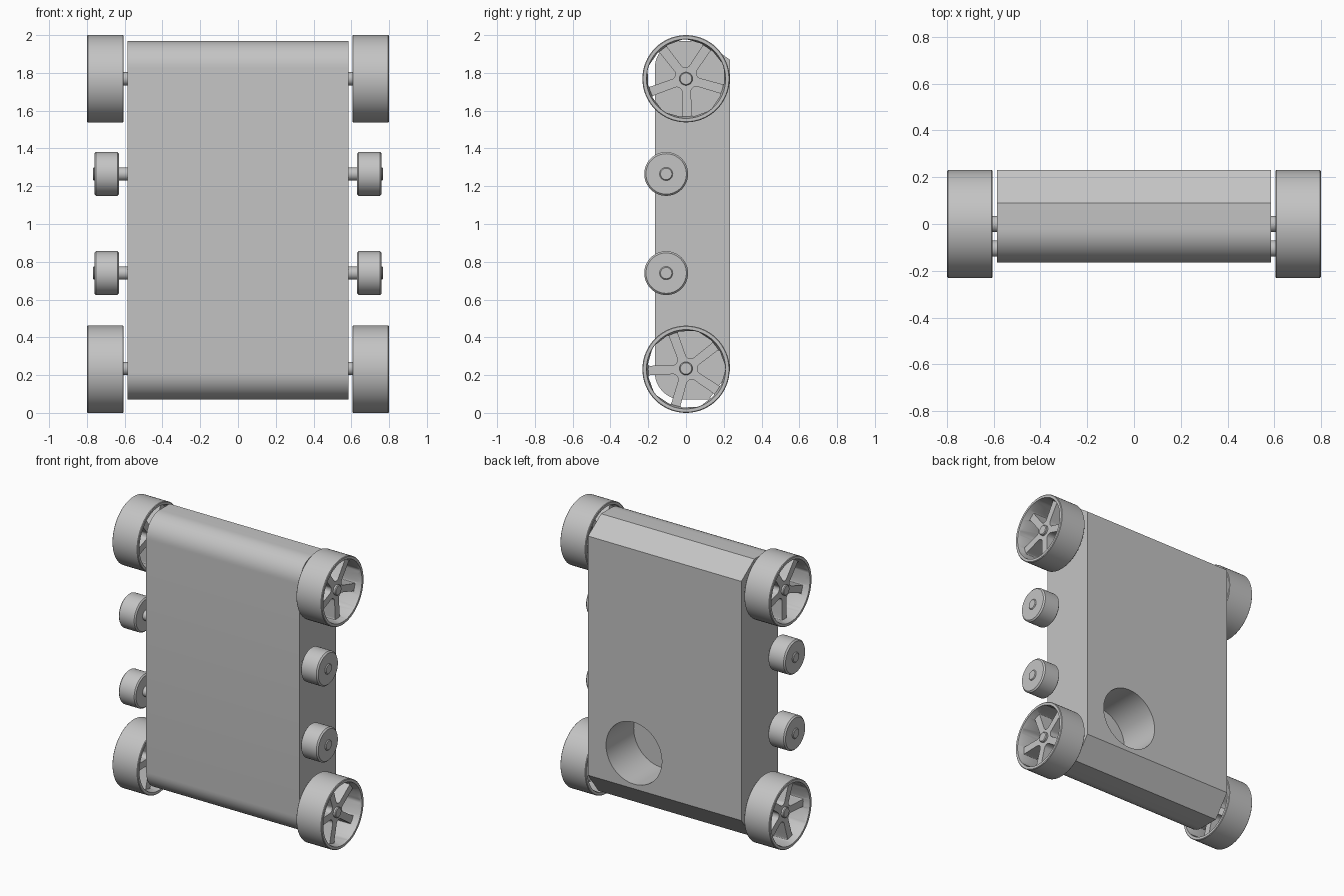
import bpy, bmesh, math
from mathutils import Vector

cube = bpy.data.objects.get("Cube")
if cube:
    bpy.data.objects.remove(cube)

grey = bpy.data.materials.new("plain_grey")
grey.use_nodes = True
colour = (0.55, 0.55, 0.55, 1)
grey.diffuse_color = colour
grey.node_tree.nodes["Principled BSDF"].inputs["Base Color"].default_value = colour


def finish(name, bm):
    bmesh.ops.recalc_face_normals(bm, faces=bm.faces)
    mesh = bpy.data.meshes.new(name)
    bm.to_mesh(mesh)
    bm.free()
    obj = bpy.data.objects.new(name, mesh)
    bpy.context.collection.objects.link(obj)
    mesh.materials.append(grey)
    return obj


def smooth(obj):
    bpy.ops.object.select_all(action='DESELECT')
    obj.select_set(True)
    bpy.context.view_layer.objects.active = obj
    bpy.ops.object.shade_smooth_by_angle(angle=math.radians(30))


def prism(bm, points, x0, x1):
    """Extrude a (y, z) outline along x."""
    face = bm.faces.new([bm.verts.new((x0, y, z)) for y, z in points])
    ext = bmesh.ops.extrude_face_region(bm, geom=[face])
    verts = [v for v in ext["geom"] if isinstance(v, bmesh.types.BMVert)]
    bmesh.ops.translate(bm, verts=verts, vec=(x1 - x0, 0, 0))


def lathe(bm, profile, steps=64):
    """Spin a closed (x, radius) outline around the x axis."""
    verts = [bm.verts.new((x, 0, r)) for x, r in profile]
    edges = [bm.edges.new((verts[i], verts[i - 1])) for i in range(len(verts))]
    bmesh.ops.spin(bm, geom=verts + edges, cent=(0, 0, 0), axis=(1, 0, 0),
                   angle=math.tau, steps=steps, use_duplicate=False)
    bmesh.ops.remove_doubles(bm, verts=bm.verts, dist=0.0001)


def arc(cy, cz, r, a0, a1, n=12):
    angles = [math.radians(a0 + (a1 - a0) * i / n) for i in range(n + 1)]
    return [(cy + r * math.cos(a), cz + r * math.sin(a)) for a in angles]


def rounded(points, r, n=5):
    """Round the corners of an outline with quadratic curves."""
    out = []
    for i, p in enumerate(points):
        p = Vector(p)
        a = p + (Vector(points[i - 1]) - p).normalized() * r
        b = p + (Vector(points[(i + 1) % len(points)]) - p).normalized() * r
        for k in range(n + 1):
            t = k / n
            out.append(tuple(a * (1 - t) ** 2 + p * 2 * t * (1 - t) + b * t * t))
    return out


def cut(obj, cutter):
    mod = obj.modifiers.new("cut", 'BOOLEAN')
    mod.operation = 'DIFFERENCE'
    mod.solver = 'EXACT'
    mod.object = cutter
    bpy.ops.object.select_all(action='DESELECT')
    bpy.context.view_layer.objects.active = obj
    obj.select_set(True)
    bpy.ops.object.modifier_apply(modifier=mod.name)
    bpy.data.objects.remove(cutter)


# Body: rounded along the front, chamfered along the back
bm = bmesh.new()
outline = arc(-0.02, 1.825, 0.145, 180, 90) + [(0.09, 1.97), (0.232, 1.87), (0.232, 0.22), (0.12, 0.07)]
outline += arc(-0.02, 0.215, 0.145, 270, 180)
prism(bm, outline, -0.585, 0.585)
body = finish("body", bm)

# Round pocket low in the back
bm = bmesh.new()
lathe(bm, [(0, 0), (0, 0.213), (0.4, 0.213), (0.4, 0)])
pocket = finish("pocket_cutter", bm)
pocket.rotation_euler.z = math.pi / 2
pocket.location = (0.235, -0.07, 0.465)
cut(body, pocket)
smooth(body)


# Large spoked wheel, centred on the axle, outer side towards +x
def spoked_wheel(name, z, turn):
    bm = bmesh.new()
    lathe(bm, [(0.605, 0.21), (0.605, 0.227), (0.609, 0.231), (0.795, 0.231),
               (0.799, 0.227), (0.799, 0.21), (0.755, 0.2), (0.75, 0),
               (0.65, 0), (0.65, 0.2)])
    wheel = finish(name, bm)
    bm = bmesh.new()
    for i in range(5):
        mid = math.radians(turn + 36 + 72 * i)
        corners = []
        for r, spread in ((0.062, -14), (0.14, -26), (0.205, -29), (0.212, 0),
                          (0.205, 29), (0.14, 26), (0.062, 14)):
            a = mid + math.radians(spread)
            corners.append((r * math.cos(a), r * math.sin(a)))
        prism(bm, rounded(corners, 0.014), 0.61, 0.79)
    cut(wheel, finish("spoke_gap_cutter", bm))
    wheel.location.z = z
    smooth(wheel)
    return wheel


# Short axle with a hub cap
def axle(name, y, z, end):
    bm = bmesh.new()
    lathe(bm, [(0.57, 0), (0.57, 0.035), (end - 0.005, 0.035), (end, 0.03), (end, 0)], 32)
    obj = finish(name, bm)
    obj.location = (0, y, z)
    smooth(obj)
    return obj


# Small solid roller with softened rims
def roller(name, z):
    bm = bmesh.new()
    lathe(bm, [(0.63, 0), (0.63, 0.107), (0.638, 0.116), (0.752, 0.116), (0.761, 0.107), (0.761, 0)], 48)
    obj = finish(name, bm)
    obj.location = (0, -0.105, z)
    smooth(obj)
    return obj


parts = [
    spoked_wheel("upper_wheel", 1.769, -88), spoked_wheel("lower_wheel", 0.231, 110),
    axle("upper_wheel_axle", 0, 1.769, 0.768), axle("lower_wheel_axle", 0, 0.235, 0.768),
    roller("upper_roller", 1.265), roller("lower_roller", 0.74),
    axle("upper_roller_axle", -0.105, 1.265, 0.768), axle("lower_roller_axle", -0.105, 0.74, 0.768),
]

# Mirror all running gear to the other side
for part in parts:
    mod = part.modifiers.new("mirror", 'MIRROR')
    mod.use_axis = (True, False, False)
